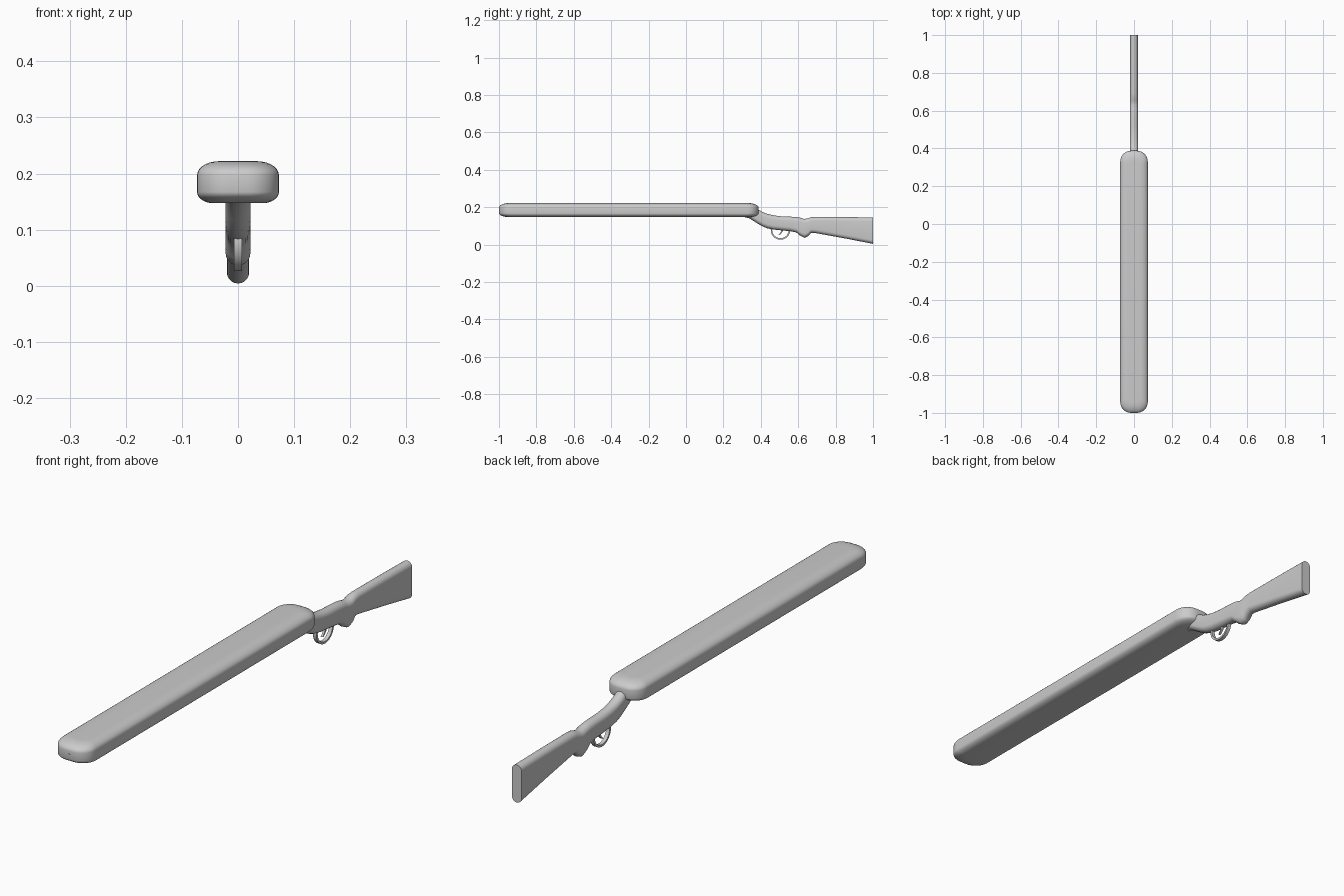
import bpy, bmesh, math
from math import sin, cos, pi

if "Cube" in bpy.data.objects:
    bpy.data.objects.remove(bpy.data.objects["Cube"])


def loft(name, rings, closed=False, angle=40):
    """Skin a list of equal-length point rings, capping the ends."""
    bm = bmesh.new()
    rows = [[bm.verts.new(p) for p in r] for r in rings]
    n = len(rows[0])
    pairs = list(zip(rows, rows[1:])) + ([(rows[-1], rows[0])] if closed else [])
    for a, b in pairs:
        for i in range(n):
            j = (i + 1) % n
            bm.faces.new((a[i], a[j], b[j], b[i]))
    if not closed:
        bm.faces.new(rows[0])
        bm.faces.new(rows[-1])
    bmesh.ops.recalc_face_normals(bm, faces=bm.faces)
    me = bpy.data.meshes.new(name)
    bm.to_mesh(me)
    bm.free()
    ob = bpy.data.objects.new(name, me)
    bpy.context.collection.objects.link(ob)
    bpy.ops.object.select_all(action='DESELECT')
    ob.select_set(True)
    bpy.context.view_layer.objects.active = ob
    bpy.ops.object.shade_smooth_by_angle(angle=math.radians(angle))
    return ob


def plan_ring(hx, y0, y1, r, z, steps=8):
    """Rounded rectangle in plan at height z."""
    pts = []
    corners = [(hx - r, y1 - r), (-hx + r, y1 - r), (-hx + r, y0 + r), (hx - r, y0 + r)]
    for k, (cx, cy) in enumerate(corners):
        for s in range(steps + 1):
            a = (k + s / steps) * pi / 2
            pts.append((cx + r * cos(a), cy + r * sin(a), z))
    return pts


def stadium(y, z0, z1, w, steps=10):
    """Upright slice with rounded top and bottom."""
    c, h = (z0 + z1) / 2, (z1 - z0) / 2
    r = min(w, h)
    pts = []
    for side, start in ((1, 0), (-1, pi)):
        for s in range(steps + 1):
            a = start + pi * s / steps
            pts.append((w * cos(a), y, c + side * (h - r) + r * sin(a)))
    return pts


# Padded body: stacked plan outlines with soft upper and lower edges
levels = []
N = 7
for s in range(N + 1):
    a = pi / 2 * s / N
    levels.append((1 - sin(a), 0.167 - 0.020 * cos(a), 0.030))
for s in range(N + 1):
    a = pi / 2 * s / N
    levels.append((1 - cos(a), 0.197 + 0.025 * sin(a), 0.040))
rings = []
for t, z, inset in levels:
    d, e = inset * t, 0.055 * t
    rings.append(plan_ring(0.073 - d, -1 + e, 0.388 - e, 0.058 - 0.8 * d, z))
loft("padded_body", rings)

# Small oval muzzle at the front end
loft("muzzle", [[(0.008 * cos(i * pi / 8), y, 0.183 + 0.0035 * sin(i * pi / 8))
                 for i in range(16)] for y in (-1.0005, -0.98)])

# Stock: y, bottom z, top z, half width
sections = [
    (0.30, 0.150, 0.170, 0.020), (0.34, 0.140, 0.198, 0.022),
    (0.38, 0.114, 0.190, 0.022), (0.41, 0.097, 0.174, 0.022),
    (0.435, 0.087, 0.164, 0.022), (0.47, 0.080, 0.156, 0.022),
    (0.51, 0.076, 0.151, 0.022), (0.56, 0.071, 0.149, 0.022),
    (0.59, 0.065, 0.147, 0.022), (0.61, 0.048, 0.144, 0.022),
    (0.633, 0.036, 0.137, 0.022), (0.652, 0.044, 0.140, 0.022),
    (0.668, 0.062, 0.146, 0.021), (0.69, 0.062, 0.148, 0.020),
    (0.85, 0.033, 0.147, 0.020), (1.0, 0.004, 0.145, 0.020)]
loft("stock", [stadium(*s) for s in sections], angle=50)

# Trigger guard: flat strip bent round below the stock
guard = []
for i in range(25):
    a = pi * (0.95 + 1.1 * i / 24)
    guard.append([(x, 0.505 + r * cos(a), 0.078 + r * sin(a))
                  for x, r in ((-0.007, 0.044), (0.007, 0.044), (0.007, 0.052), (-0.007, 0.052))])
loft("trigger_guard", guard)

# Curved trigger
trigger = []
for i in range(9):
    t = i / 8
    y, z, h = 0.515 - 0.018 * t * t, 0.082 - 0.030 * t, 0.006 - 0.003 * t
    trigger.append([(x, y + d, z) for x, d in ((-0.004, -h), (0.004, -h), (0.004, h), (-0.004, h))])
loft("trigger", trigger)
